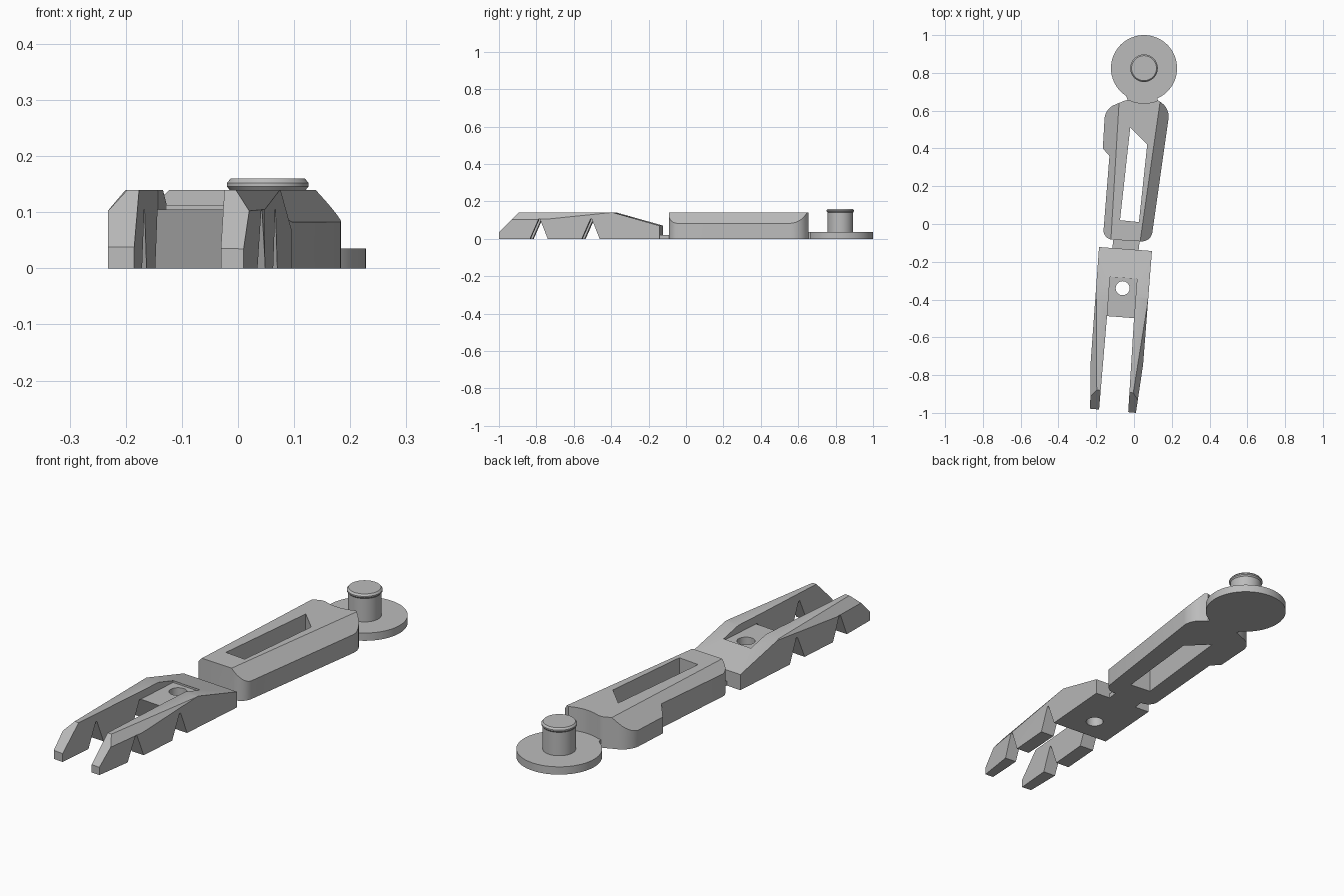
import bpy, bmesh
from mathutils import Vector

cube = bpy.data.objects.get("Cube")
if cube:
    bpy.data.objects.remove(cube)

grey = bpy.data.materials.new("plain grey")
grey.use_nodes = True
colour = (0.5, 0.5, 0.5, 1)
grey.diffuse_color = colour
grey.node_tree.nodes["Principled BSDF"].inputs["Base Color"].default_value = colour


def finish(bm, name):
    bmesh.ops.recalc_face_normals(bm, faces=bm.faces)
    mesh = bpy.data.meshes.new(name)
    bm.to_mesh(mesh)
    bm.free()
    mesh.materials.append(grey)
    obj = bpy.data.objects.new(name, mesh)
    bpy.context.collection.objects.link(obj)
    return obj


def prism(name, outline, z0, z1, rounded=(), radius=0.05, planes=()):
    """Extruded outline, optional rounded corners, trimmed above planes."""
    bm = bmesh.new()
    base = [bm.verts.new((x, y, z0)) for x, y in outline]
    top = [bm.verts.new((x, y, z1)) for x, y in outline]
    n = len(base)
    bm.faces.new(base)
    bm.faces.new(top)
    for i in range(n):
        j = (i + 1) % n
        bm.faces.new((base[i], base[j], top[j], top[i]))
    bmesh.ops.recalc_face_normals(bm, faces=bm.faces)
    if rounded:
        edges = [bm.edges.get((base[i], top[i])) for i in rounded]
        bmesh.ops.bevel(bm, geom=edges, offset=radius, segments=6,
                        profile=0.5, affect='EDGES')
    for a, b, c in planes:
        a, b, c = Vector(a), Vector(b), Vector(c)
        normal = (b - a).cross(c - a).normalized()
        if normal.z < 0:
            normal.negate()
        cut = bmesh.ops.bisect_plane(
            bm, geom=bm.verts[:] + bm.edges[:] + bm.faces[:], dist=1e-5,
            plane_co=a, plane_no=normal, clear_outer=True)
        bmesh.ops.holes_fill(bm, edges=[e for e in bm.edges if e.is_boundary], sides=0)
    return finish(bm, name)


def lathe(name, x, y, profile, steps=64):
    """Turned solid from (radius, height) pairs."""
    bm = bmesh.new()
    pts = [(0, profile[0][1])] + list(profile) + [(0, profile[-1][1])]
    verts = [bm.verts.new((x + r, y, z)) for r, z in pts]
    edges = [bm.edges.new(pair) for pair in zip(verts, verts[1:])]
    bmesh.ops.spin(bm, geom=verts + edges, cent=(x, y, 0), axis=(0, 0, 1),
                   angle=6.2831853, steps=steps)
    bmesh.ops.remove_doubles(bm, verts=bm.verts, dist=1e-4)
    return finish(bm, name)


def carve(obj, *cutters):
    for cutter in cutters:
        cutter.hide_render = True
        mod = obj.modifiers.new("cut", 'BOOLEAN')
        mod.operation = 'DIFFERENCE'
        mod.object = cutter
        bpy.context.view_layer.objects.active = obj
        bpy.ops.object.modifier_apply(modifier=mod.name)
        bpy.data.objects.remove(cutter)


def smooth(obj):
    bpy.ops.object.select_all(action='DESELECT')
    obj.select_set(True)
    bpy.context.view_layer.objects.active = obj
    bpy.ops.object.shade_smooth_by_angle(angle=0.52)


H = 0.14
DISC = (0.053, 0.825)

# Pivot disc and peg
disc = lathe("pivot_disc", *DISC, [(0.175, 0), (0.175, 0.035)])
peg = lathe("pivot_peg", *DISC, [(0.068, 0.03), (0.068, H), (0.073, 0.146),
                                 (0.073, 0.152), (0.066, 0.16)])

# Thin necks joining the three sections
prism("rear_neck", [(-0.05, 0.6), (0.14, 0.6), (0.125, 0.66), (0.13, 0.7),
                    (-0.05, 0.7), (-0.035, 0.66)], 0, 0.035)
prism("front_neck", [(-0.117, -0.15), (0.022, -0.16), (0.033, -0.06), (-0.107, -0.06)], 0, 0.02)

# Middle body with chamfered long edges, slot and a hollow around the disc
body = prism(
    "middle_body",
    [(-0.165, 0.4), (-0.13, 0.36), (-0.165, -0.08), (0.09, -0.095),
     (0.19, 0.61), (0.12, 0.66), (-0.045, 0.655), (-0.153, 0.61)],
    0, H, rounded=(2, 3, 4, 7),
    planes=[((0.125, 0.555, H), (0.04, -0.04, H), (0.18, 0.555, 0.085)),
            ((-0.08, 0.63, H), (-0.122, -0.08, H), (-0.143, 0.57, 0.085))])
carve(body,
      prism("slot_cutter", [(-0.02, 0.51), (0.07, 0.42), (0.026, 0.01), (-0.074, 0.02)], -0.1, 0.3),
      lathe("hollow_cutter", *DISC, [(0.186, -0.1), (0.186, 0.3)]))

# Forked front: sloped back, chamfered outer edges, sloped tips
fork = prism(
    "front_fork",
    [(-0.185, -0.122), (-0.23, -0.74), (-0.232, -0.978), (0.01, -1.0),
     (0.048, -0.745), (0.095, -0.143)], 0, H,
    planes=[((-0.2, -0.37, H), (0.08, -0.39, H), (-0.185, -0.122, 0.07)),
            ((-0.21, -0.878, H), (0, -0.894, H), (0, -0.999, 0.035)),
            ((0.075, -0.4, H), (-0.005, -0.9, H), (0.048, -0.745, 0.105)),
            ((-0.2, -0.37, H), (-0.197, -0.9, H), (-0.23, -0.74, 0.105))])


def notch(y):
    """Triangular cutter running across both prongs."""
    cutter = prism("notch_cutter", [(-0.058, -0.05), (0.052, -0.05), (0.003, 0.105),
                                    (-0.003, 0.105)], -0.4, 0.4)
    # stand the triangle up so that it runs across the fork, slightly turned
    for v in cutter.data.vertices:
        along, up, across = v.co
        v.co = (across, y + along * 1.25 - 0.075 * across, up)
    return cutter


carve(fork,
      prism("gap_cutter", [(-0.195, -1.1), (-0.037, -1.1), (0, -0.5), (-0.143, -0.49)], -0.1, 0.3),
      prism("recess_cutter", [(-0.145, -0.53), (-0.002, -0.53), (0.016, -0.29), (-0.127, -0.28)],
            0.105, 0.3),
      lathe("hole_cutter", -0.06, -0.34, [(0.037, -0.1), (0.037, 0.3)], 32),
      notch(-0.781), notch(-0.502))

for part in (disc, peg, body, fork):
    smooth(part)
